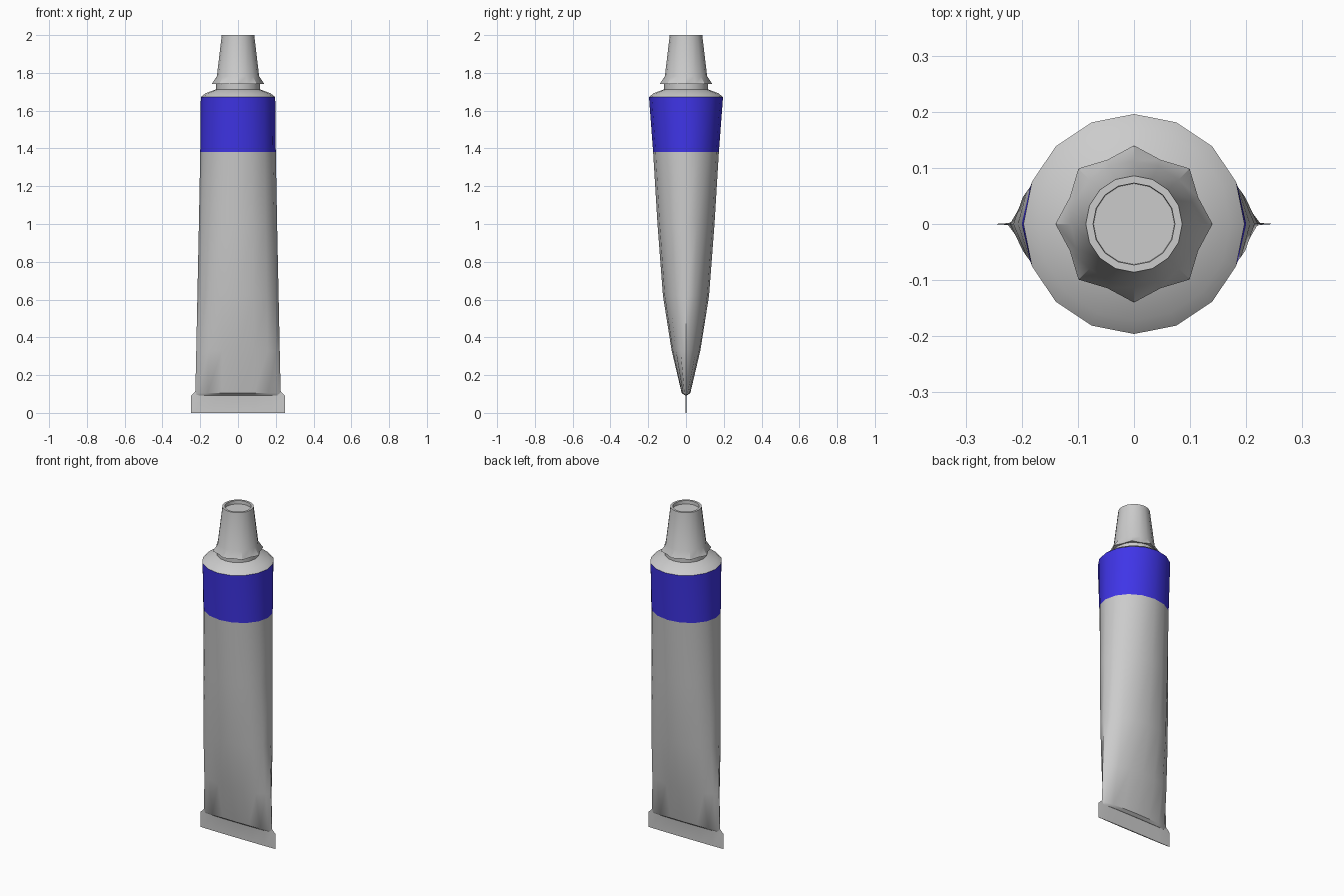
import bpy, bmesh
from math import cos, sin, pi

if "Cube" in bpy.data.objects:
    bpy.data.objects.remove(bpy.data.objects["Cube"])

SIDES = 16


def loft(name, rings, cap_ends=(True, True), materials=(), pick=None, angle=35):
    """Skin a stack of rings (z, half width, half depth, scallop factor)."""
    bm = bmesh.new()
    loops = []
    for z, a, b, *s in rings:
        loop = []
        for i in range(SIDES):
            t = 2 * pi * i / SIDES
            k = s[0] if s and i % 2 else 1.0
            loop.append(bm.verts.new((a * k * cos(t), b * k * sin(t), z)))
        loops.append(loop)
    for r, (lo, hi) in enumerate(zip(loops, loops[1:])):
        for i in range(SIDES):
            j = (i + 1) % SIDES
            f = bm.faces.new((lo[i], lo[j], hi[j], hi[i]))
            f.material_index = pick(r) if pick else 0
    if cap_ends[0]:
        bm.faces.new(loops[0][::-1])
    if cap_ends[1]:
        bm.faces.new(loops[-1])
    bmesh.ops.recalc_face_normals(bm, faces=bm.faces)
    mesh = bpy.data.meshes.new(name)
    bm.to_mesh(mesh)
    bm.free()
    for m in materials:
        mesh.materials.append(m)
    ob = bpy.data.objects.new(name, mesh)
    bpy.context.collection.objects.link(ob)
    bpy.ops.object.select_all(action='DESELECT')
    ob.select_set(True)
    bpy.context.view_layer.objects.active = ob
    bpy.ops.object.shade_smooth_by_angle(angle=angle * pi / 180)
    return ob


def colour(name, rgb):
    m = bpy.data.materials.new(name)
    m.diffuse_color = (*rgb, 1)
    m.use_nodes = True
    m.node_tree.nodes["Principled BSDF"].inputs["Base Color"].default_value = m.diffuse_color
    return m


grey = colour("tube_grey", (0.8, 0.8, 0.8))
blue = colour("band_blue", (0.05, 0.035, 0.8))

# Squeezed tube: flat at the crimp, round at the shoulder, blue band, neck
body = [
    (0.093, 0.222, 0.006),
    (0.105, 0.226, 0.023),
    (0.33, 0.221, 0.076),
    (0.62, 0.215, 0.122),
    (1.00, 0.207, 0.151),
    (1.38, 0.200, 0.174),
    (1.672, 0.197, 0.196),
    (1.692, 0.172, 0.172),
    (1.713, 0.116, 0.116),
    (1.745, 0.116, 0.116),
]
loft("tube_body", body, materials=(grey, blue), pick=lambda r: int(r == 5))

# Thin folded crimp at the bottom
loft("crimp", [
    (0.0, 0.25, 0.003),
    (0.09, 0.25, 0.003),
    (0.115, 0.226, 0.008),
])

# Cap with a scalloped skirt and a shallow recess in its top
loft("cap", [
    (1.745, 0.105, 0.105),
    (1.74, 0.14, 0.14, 0.885),
    (1.782, 0.112, 0.112),
    (2.0, 0.086, 0.086),
    (2.0, 0.073, 0.073),
    (1.98, 0.072, 0.072),
])
